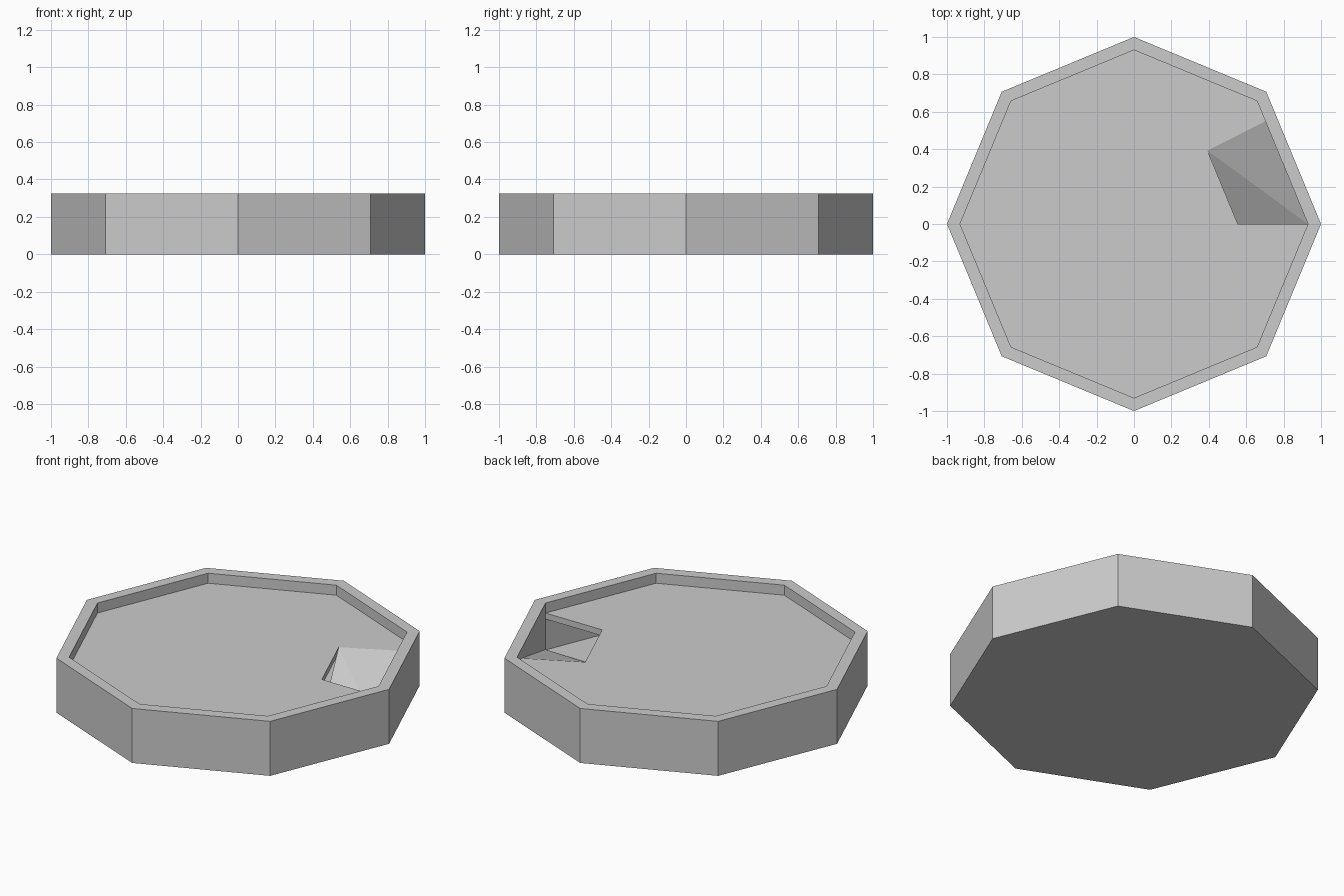
import bpy
from math import cos, sin, pi

if "Cube" in bpy.data.objects:
    bpy.data.objects.remove(bpy.data.objects["Cube"])

RIM, DECK, DECK_LOW, BASE = 0.326, 0.266, 0.23, 0.045
OUTER, INNER, MID = 1.0, 0.93, 0.555


def octagon(r, z):
    return [(r * cos(i * pi / 4), r * sin(i * pi / 4), z) for i in range(8)]


def make(name, verts, faces):
    me = bpy.data.meshes.new(name)
    me.from_pydata(verts, [], faces)
    me.update()
    ob = bpy.data.objects.new(name, me)
    bpy.context.collection.objects.link(ob)
    return ob


def prism(name, top, bottom, top_faces=None):
    """Solid between two matching loops (counter-clockwise from above)."""
    n = len(top)
    tops = top_faces or [tuple(range(n))]
    faces = list(tops)
    faces += [tuple(n + i for i in reversed(f)) for f in tops]
    faces += [(i, n + i, n + (i + 1) % n, (i + 1) % n) for i in range(n)]
    return make(name, top + bottom, faces)


# Hollow octagonal tray: outer wall, rim, inner wall and base
rings = [(OUTER, 0), (OUTER, RIM), (INNER, RIM), (INNER, BASE)]
verts = [p for r, z in rings for p in octagon(r, z)]
faces = [tuple(reversed(range(8))), tuple(range(24, 32))]
for k in range(3):
    for i in range(8):
        j = (i + 1) % 8
        faces.append((k * 8 + i, k * 8 + j, k * 8 + 8 + j, k * 8 + 8 + i))
make("tray_shell", verts, faces)

# Opening corners: a = wall corner, b and c = inside, d = on the wall
wall = [(x, y) for x, y, _ in octagon(INNER, 0)]
a, q = wall[0], wall[1]
b, c = [(x, y) for x, y, _ in octagon(MID, 0)][:2]
t = 0.835
d = (a[0] + (q[0] - a[0]) * t, a[1] + (q[1] - a[1]) * t)

# Deck slab with the opening cut out of its edge
outline = [b, c, d] + wall[1:] + [a]
prism("deck", [(*p, DECK) for p in outline], [(*p, DECK_LOW) for p in outline])

# Ramp going down through the opening to the base
low = BASE + 0.003
top = [(*a, low), (*d, DECK), (*c, DECK), (*b, low)]
under = [(*a, 0.02), (*d, DECK_LOW), (*c, DECK_LOW), (*b, 0.02)]
prism("ramp", top, under, [(0, 1, 2), (0, 2, 3)])
